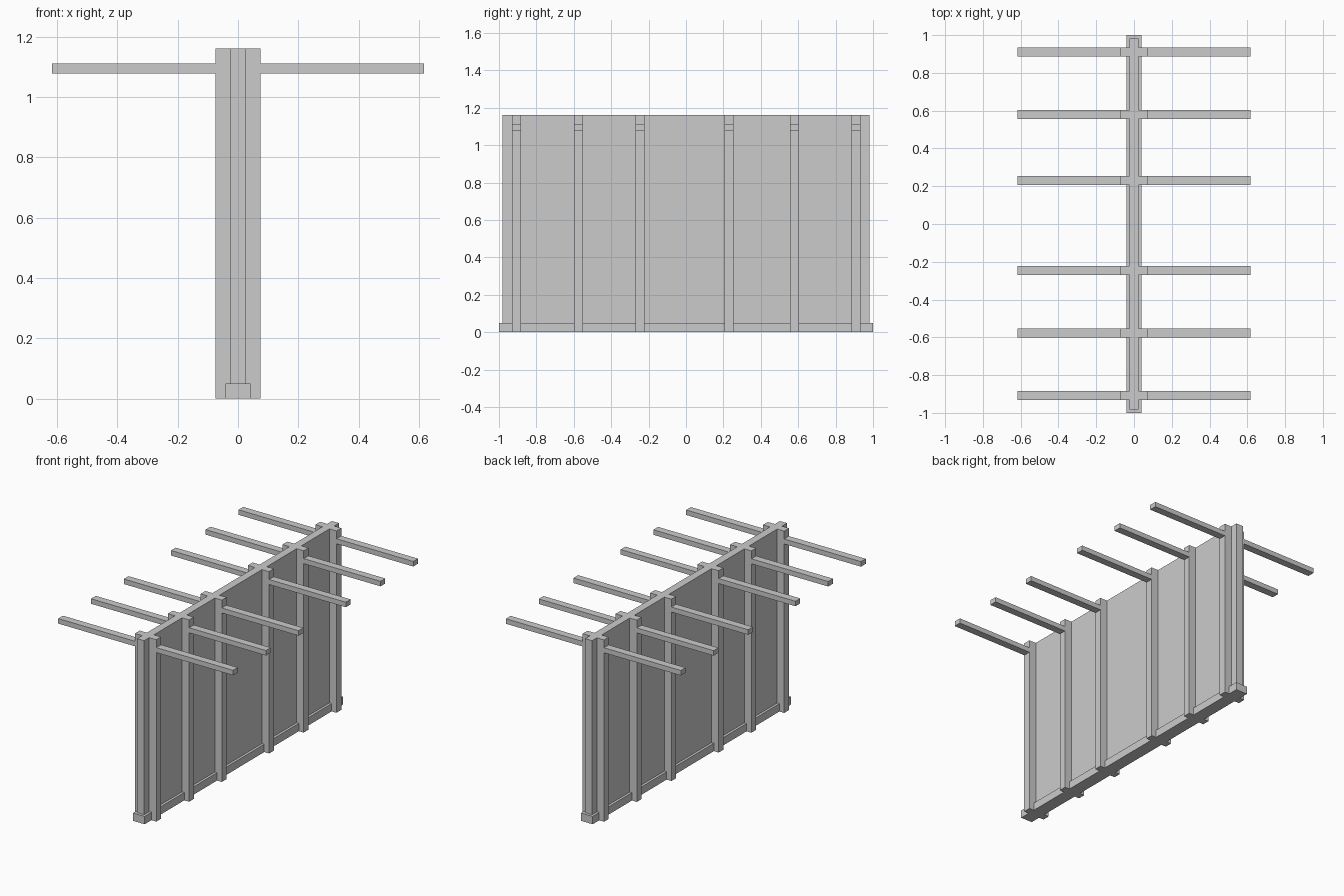
import bpy

if "Cube" in bpy.data.objects:
    bpy.data.objects.remove(bpy.data.objects["Cube"])

POST_Y = (-0.907, -0.576, -0.246, 0.23, 0.579, 0.91)
POST_W = 0.048


def box(name, x, y, z, mirror=False):
    """Box spanning the given (min, max) ranges, optionally mirrored across x = 0."""
    verts = [(a, b, c) for a in x for b in y for c in z]
    faces = [(0, 1, 3, 2), (4, 6, 7, 5), (0, 4, 5, 1),
             (2, 3, 7, 6), (0, 2, 6, 4), (1, 5, 7, 3)]
    mesh = bpy.data.meshes.new(name)
    mesh.from_pydata(verts, [], faces)
    obj = bpy.data.objects.new(name, mesh)
    bpy.context.collection.objects.link(obj)
    if mirror:
        mod = obj.modifiers.new("mirror", 'MIRROR')
        mod.use_mirror_merge = False
    return obj


# Base rail and the wall panel standing on it
box("base_rail", (-0.041, 0.041), (-1.0, 1.0), (0.0, 0.05))
box("wall_panel", (-0.025, 0.025), (-0.982, 0.982), (0.05, 1.16))

# Uprights on both faces of the panel, each carrying a cantilever arm
for i, y in enumerate(POST_Y, 1):
    span = (y - POST_W / 2, y + POST_W / 2)
    box(f"upright_{i}", (0.025, 0.075), span, (0.0, 1.16), mirror=True)
    box(f"arm_{i}", (0.075, 0.617), span, (1.078, 1.11), mirror=True)
